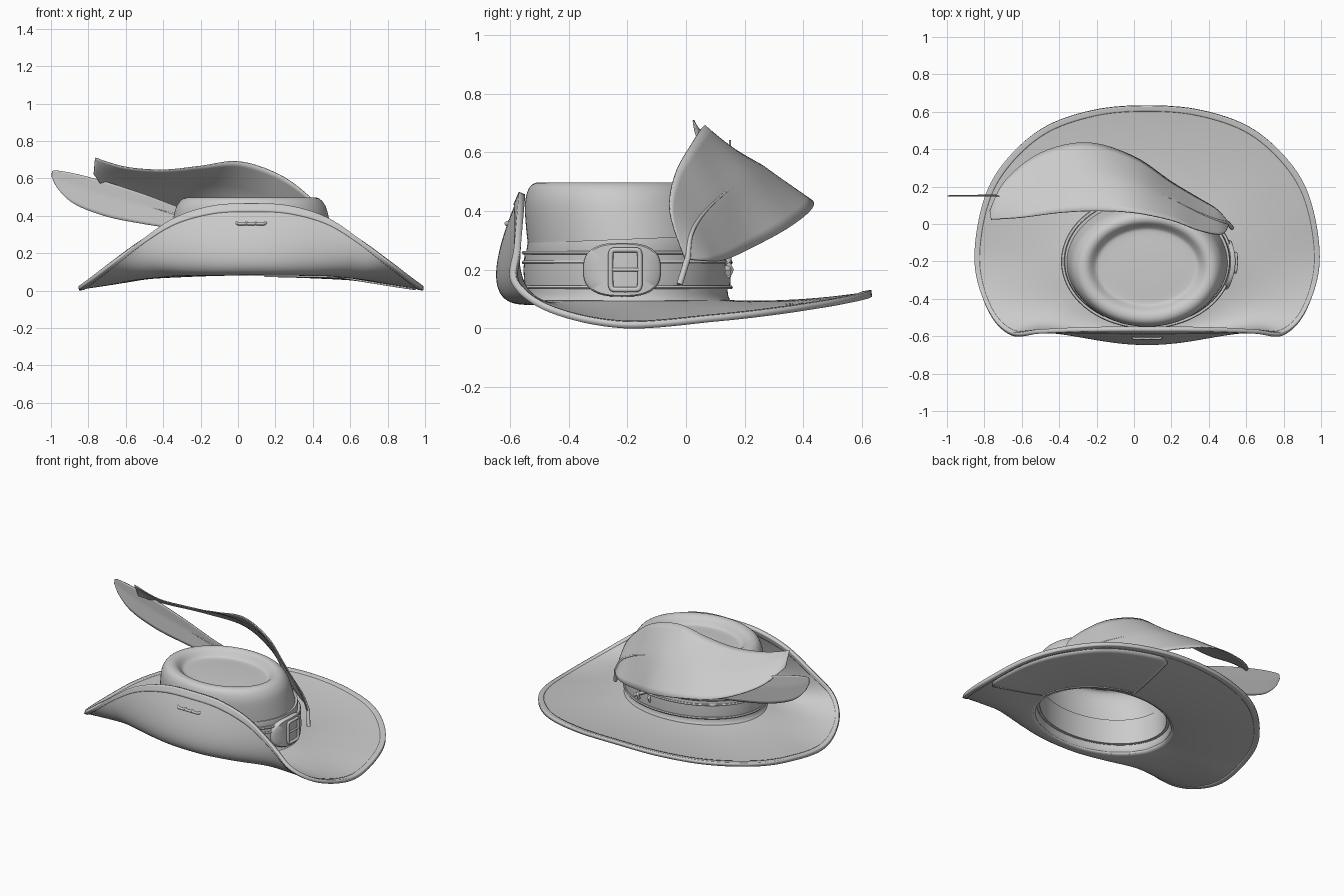
import bpy, bmesh
from math import sin, cos, pi, radians, sqrt, copysign
from mathutils import Vector as V

if "Cube" in bpy.data.objects:
    bpy.data.objects.remove(bpy.data.objects["Cube"])

CX, CY = 0.07, -0.2


def finish(ob, solid=0, angle=40):
    bpy.ops.object.select_all(action='DESELECT')
    bpy.context.view_layer.objects.active = ob
    ob.select_set(True)
    if solid:
        m = ob.modifiers.new("thickness", 'SOLIDIFY')
        m.thickness, m.offset = solid, 0
    bpy.ops.object.shade_smooth_by_angle(angle=radians(angle))
    return ob


def sheet(name, rows, closed=False, solid=0, ring=False):
    """Skin a grid of points; closed joins row ends, ring joins last row to first."""
    bm = bmesh.new()
    g = [[bm.verts.new(p) for p in r] for r in rows]
    n, w = len(g), len(g[0])
    for i in range(n if ring else n - 1):
        for j in range(w if closed else w - 1):
            a, b = g[i], g[(i + 1) % n]
            k = (j + 1) % w
            bm.faces.new((a[j], a[k], b[k], b[j]))
    bmesh.ops.remove_doubles(bm, verts=bm.verts, dist=1e-5)
    bmesh.ops.recalc_face_normals(bm, faces=bm.faces)
    me = bpy.data.meshes.new(name)
    bm.to_mesh(me)
    bm.free()
    ob = bpy.data.objects.new(name, me)
    bpy.context.collection.objects.link(ob)
    return finish(ob, solid)


def tube(name, pts, r, radii=None, cyclic=False):
    cu = bpy.data.curves.new(name, 'CURVE')
    cu.dimensions, cu.bevel_depth, cu.bevel_resolution, cu.use_fill_caps = '3D', r, 3, True
    s = cu.splines.new('POLY')
    s.points.add(len(pts) - 1)
    for i, p in enumerate(pts):
        s.points[i].co = (*p, 1)
        s.points[i].radius = radii[i] if radii else 1
    s.use_cyclic_u = cyclic
    ob = bpy.data.objects.new(name, cu)
    bpy.context.collection.objects.link(ob)
    finish_sel(ob)
    return finish(ob)


def finish_sel(ob):
    bpy.ops.object.select_all(action='DESELECT')
    bpy.context.view_layer.objects.active = ob
    ob.select_set(True)
    bpy.ops.object.convert(target='MESH')


def spline(pts, t, closed=False):
    """Catmull-Rom through pts, t in units of points."""
    n = len(pts)
    i = int(t) if closed else min(int(t), n - 2)
    f = t - i
    get = (lambda k: V(pts[k % n])) if closed else (lambda k: V(pts[max(0, min(n - 1, k))]))
    a, b, c, d = (get(i + k) for k in (-1, 0, 1, 2))
    return 0.5 * (2 * b + (c - a) * f + (2 * a - 5 * b + 4 * c - d) * f * f + (3 * b - a - 3 * c + d) * f ** 3)


# Brim: half outline, control points and inner angles from front to back
edge = [(0, -.56, .46), (.2, -.56, .45), (.4, -.565, .39), (.58, -.575, .275), (.73, -.585, .16),
        (.85, -.46, .065), (.92, -.21, .012), (.88, .1, .035), (.77, .32, .06), (.56, .51, .09),
        (.29, .607, .11), (0, .632, .12)]
ctrl = [(0, -.73, .07), (.2, -.71, .06), (.42, -.65, .05), (.55, -.58, .05), (.62, -.48, .04),
        (.68, -.37, .04), (.68, -.2, .045), (.65, -.03, .05), (.57, .1, .06), (.43, .25, .065),
        (.22, .34, .075), (0, .38, .08)]
angs = [0, 17, 36, 52, 65, 77, 95, 115, 130, 146, 163, 180]
inner = [(.44 * sin(radians(a)), CY - .34 * cos(radians(a)), .09) for a in angs]


def full(half):
    pts = half + [(-x, y, z) for x, y, z in half[-2:0:-1]]
    return [(x + CX, y, z) for x, y, z in pts]


E, C, I = full(edge), full(ctrl), full(inner)


def brim(k, t):
    a, b, c = (spline(p, k, True) for p in (I, C, E))
    return a * (1 - t) ** 2 + b * 2 * t * (1 - t) + c * t * t


def brim_up(k, t, h):
    d1 = brim(k + .02, t) - brim(k - .02, t)
    d2 = brim(k, t + .01) - brim(k, t - .01)
    return brim(k, t) + d2.cross(d1).normalized() * -h


N = 176
ks = [22 * j / N for j in range(N)]
sheet("brim", [[brim(k, i / 20) for k in ks] for i in range(21)], True, .014)
sheet("brim_binding", [[brim(k, .945 + .057 * i / 4) for k in ks] for i in range(5)], True, .023)

# Raised leather patch on the right rear of the brim
rows = []
for i in range(41):
    e = abs(i / 20 - 1)
    top = .925 - .07 * max(0, (e - .85) / .15) ** 3
    k = 6 + 4.5 * i / 40
    rows.append([brim_up(k, .08 + (top - .08) * j / 12, .009) for j in range(13)])
sheet("brim_patch", rows, False, .012)


# Crown: stacked ellipses with a sunken top
def ell(rx, ry, z, cy=CY, n=96):
    return [(CX + rx * sin(2 * pi * i / n), cy - ry * cos(2 * pi * i / n), z) for i in range(n)]


prof = [(.455, .352, .085, -.2), (.442, .34, .105, -.2), (.436, .335, .14, -.2), (.43, .33, .25, -.2),
        (.418, .326, .34, -.213), (.405, .318, .41, -.225), (.392, .309, .45, -.23),
        (.37, .292, .48, -.235), (.345, .27, .492, -.235), (.32, .247, .488, -.232),
        (.3, .23, .472, -.23), (.28, .212, .452, -.23), (.25, .188, .444, -.23),
        (.13, .1, .447, -.23), (.0, .0, .448, -.23)]
dense = [spline(p4, t / 3) for p4 in [[V(p) for p in prof]] for t in range(3 * (len(prof) - 1) + 1)]
sheet("crown", [ell(max(p[0], 0), max(p[1], 0), p[2], p[3]) for p in dense], True, .012)


# Hat band: wrapped cloth, belt and piping
def band(name, z0, z1, r, t, lift=0):
    sec = [(-t, z0), (r, z0), (r + .004, (z0 + z1) / 2), (r, z1), (-t, z1)]
    rows = []
    for d, z in sec:
        rows.append([(x, y, zz - lift * (y - CY)) for x, y, zz in ell(.432 + d, .332 + d, z)])
    sheet(name, rows, True, 0, True)


band("band_cloth", .25, .305, .008, .02, -.04)
band("belt", .135, .262, .018, .02)
for z in (.14, .225, .258):
    band("belt_piping", z - .006, z + .006, .024, .005)


# Buckle plate, frame and prong on the right side
def on_side(y, z, d):
    return V((CX + (.432 + d) * sqrt(max(0, 1 - ((y - CY) / (.332 + d)) ** 2)), y, z))


def sup(c, n):
    return copysign(abs(c) ** (2 / n), c)


rows = []
for s, d in ((1, .015), (1, .034), (.95, .04), (.6, .04), (.3, .04), (0, .04)):
    rows.append([on_side(-.218 + .132 * s * sup(cos(a), 2.7), .2 + .092 * s * sup(sin(a), 2.7), d)
                 for a in [2 * pi * i / 48 for i in range(48)]])
sheet("buckle_plate", rows, True)
tube("buckle_frame", [on_side(-.207 + .05 * sup(cos(a), 9), .2 + .068 * sup(sin(a), 9), .045)
                      for a in [2 * pi * i / 40 for i in range(40)]], .009, None, True)
tube("buckle_prong", [on_side(-.255, .2, .045), on_side(-.16, .2, .047)], .006)

# Small keeper at the back of the belt
for x in (.16, .24):
    tube("belt_keeper", [(x, .142, .175), (x, .155, .2), (x, .142, .222)], .009)


# Feathers: lofted between two edge curves, with a raised quill
def feather(name, near, far, base, belly, n=48):
    m = len(near) - 1
    rows, quill = [], []
    for i in range(n + 1):
        a, b = spline(near, m * i / n), spline(far, m * i / n)
        rows.append([a.lerp(b, j / 12) + V(belly) * (1 - abs(j / 6 - 1)) * sin(pi * i / n)
                     for j in range(13)])
        quill.append(rows[-1][6])
    sheet(name, rows, False, .006)
    tube(name + "_quill", [V(base)] + quill[:-2], .011,
         [1] + [1 - .85 * min(1, i / n * 2) for i in range(n - 1)])


feather("broad_feather",
        [(.505, -.005, .24), (.47, -.055, .4), (.35, -.035, .53), (.2, .02, .63), (0, .06, .69),
         (-.2, .07, .665), (-.4, .06, .645), (-.6, .035, .66), (-.765, .025, .71)],
        [(.5, .015, .235), (.44, .08, .23), (.35, .135, .235), (.2, .225, .275), (0, .36, .35),
         (-.25, .435, .42), (-.5, .38, .46), (-.69, .23, .53), (-.77, .07, .62)],
        (.525, -.022, .15), (0, .01, .01))
feather("slim_feather",
        [(.1, .146, .285), (-.1, .148, .375), (-.3, .15, .44), (-.5, .15, .515), (-.7, .15, .58),
         (-.87, .15, .625), (-.97, .15, .642), (-.995, .15, .638)],
        [(.1, .146, .27), (-.1, .148, .29), (-.3, .15, .325), (-.5, .15, .355), (-.7, .15, .395),
         (-.87, .15, .46), (-.96, .15, .54), (-.997, .15, .61)],
        (.27, .143, .19), (0, .004, .02))

# Little clasp stitched through the front brim
for dx in (-.05, 0, .05):
    tube("front_clasp", [(CX + dx - .03, -.598, .362), (CX + dx - .02, -.612, .357),
                         (CX + dx + .02, -.612, .357), (CX + dx + .03, -.598, .362)], .008)
tube("front_clasp_back", [(CX - .07, -.572, .362), (CX + .07, -.572, .362)], .008)
